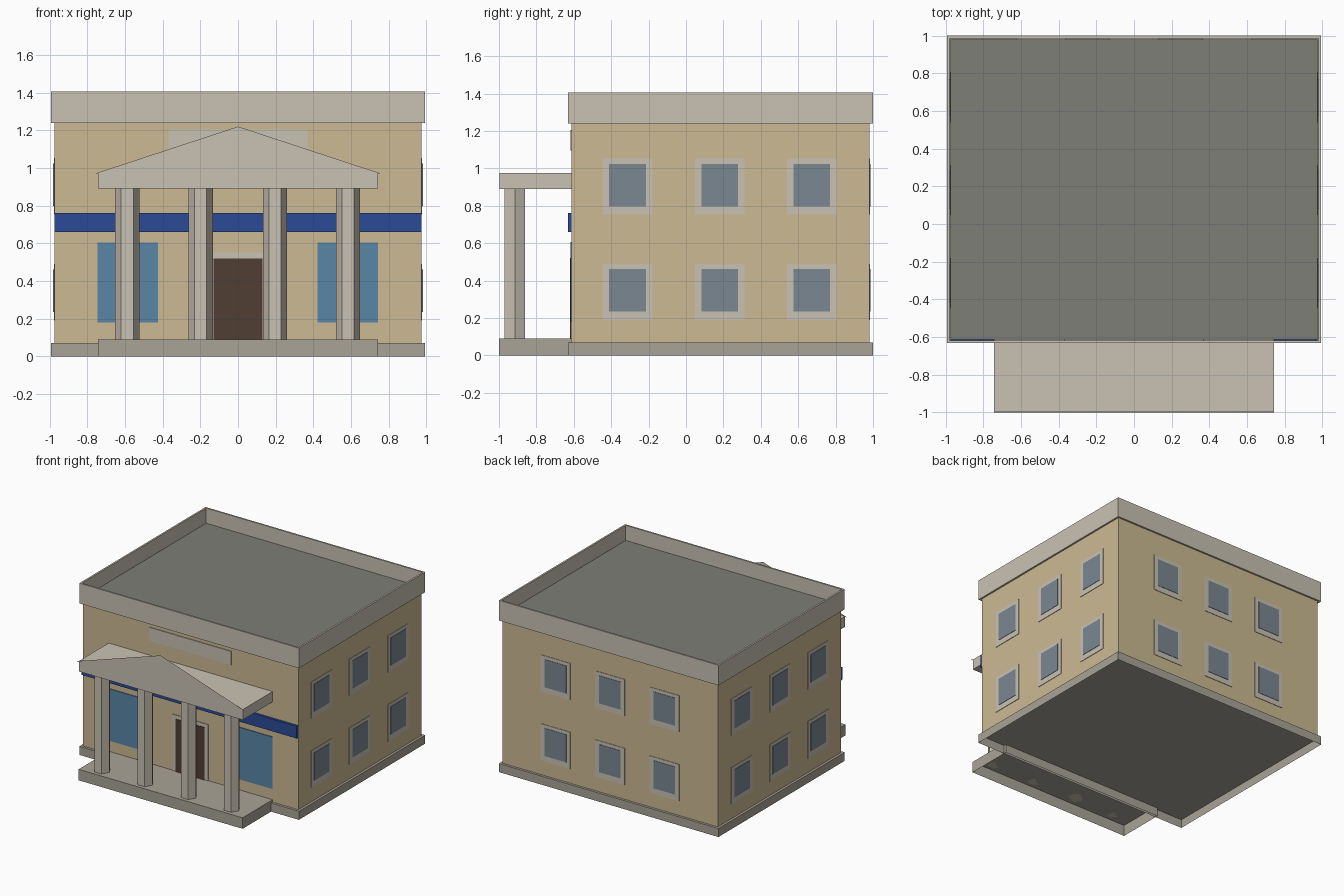
import bpy, bmesh, math
from mathutils import Matrix

if "Cube" in bpy.data.objects:
    bpy.data.objects.remove(bpy.data.objects["Cube"])


def material(name, hex_code):
    def lin(c):
        c /= 255
        return c / 12.92 if c <= 0.04045 else ((c + 0.055) / 1.055) ** 2.4
    m = bpy.data.materials.new(name)
    rgb = [lin(int(hex_code[i:i + 2], 16)) for i in (0, 2, 4)]
    m.diffuse_color = (*rgb, 1)
    m.use_nodes = True
    m.node_tree.nodes["Principled BSDF"].inputs["Base Color"].default_value = m.diffuse_color
    return m


WALL = material("sand_wall", "CBBA92")
TRIM = material("pale_stone", "CAC2B4")
BASE = material("grey_stone", "A9A497")
ROOF = material("roof_grey", "7E7E77")
BLUE = material("band_blue", "2A4B95")
SHOP = material("front_glass_blue", "5A86A5")
GLASS = material("window_glass", "7B8792")
DOOR = material("door_brown", "503E32")


def finish(name, bm, *mats):
    me = bpy.data.meshes.new(name)
    bm.to_mesh(me)
    bm.free()
    for m in mats:
        me.materials.append(m)
    ob = bpy.data.objects.new(name, me)
    bpy.context.collection.objects.link(ob)
    return ob


def box_bm(x0, x1, y0, y1, z0, z1, open_bottom=False):
    bm = bmesh.new()
    bmesh.ops.create_cube(bm, size=1)
    for v in bm.verts:
        v.co = ((x0, x1)[v.co.x > 0], (y0, y1)[v.co.y > 0], (z0, z1)[v.co.z > 0])
    bm.normal_update()
    if open_bottom:
        low = [f for f in bm.faces if f.normal.z < -0.5]
        bmesh.ops.delete(bm, geom=low, context='FACES_ONLY')
    return bm


def box(name, mat, *dims, open_bottom=False):
    return finish(name, box_bm(*dims, open_bottom=open_bottom), mat)


BX, Y0, Y1 = 0.974, -0.612, 0.98    # main block footprint
OUT = 0.02                          # overhang of plinth and parapet

# Plinth and porch floor, open underneath
box("plinth", BASE, -BX - OUT, BX + OUT, Y0 - OUT, Y1 + OUT, 0, 0.07, open_bottom=True)
box("porch_floor", BASE, -0.742, 0.742, -1, Y0, 0, 0.09, open_bottom=True)

# Main block, its top face is the roof deck
bm = box_bm(-BX, BX, Y0, Y1, 0.07, 1.285, open_bottom=True)
for f in bm.faces:
    f.material_index = int(f.normal.z > 0.5)
finish("main_block", bm, WALL, ROOF)

# Parapet ring: a box with its top and bottom inset and bridged
bm = box_bm(-BX - OUT, BX + OUT, Y0 - OUT, Y1 + OUT, 1.24, 1.405)
caps = [f for f in bm.faces if abs(f.normal.z) > 0.5]
bmesh.ops.inset_individual(bm, faces=caps, thickness=OUT)
bmesh.ops.bridge_loops(bm, edges=list({e for f in caps for e in f.edges}))
bmesh.ops.delete(bm, geom=caps, context='FACES_ONLY')
bmesh.ops.recalc_face_normals(bm, faces=bm.faces[:])
finish("parapet", bm, TRIM)

# Porch roof slab and the thin gable at its front edge
box("porch_roof", TRIM, -0.742, 0.742, -0.998, Y0, 0.89, 0.975)
bm = bmesh.new()
bm.faces.new([bm.verts.new(p) for p in
              ((-0.76, -1, 0.97), (0.76, -1, 0.97), (0, -1, 1.22))])
finish("gable", bm, TRIM)

# Six-sided columns
for i, x in enumerate((-0.588, -0.198, 0.196, 0.585)):
    bm = bmesh.new()
    bmesh.ops.create_cone(bm, cap_ends=True, segments=6, radius1=0.064, radius2=0.064, depth=0.8)
    # turn so that a corner points to each side
    if max(v.co.x for v in bm.verts) < 0.06:
        bmesh.ops.rotate(bm, verts=bm.verts[:], matrix=Matrix.Rotation(math.radians(30), 3, 'Z'))
    bmesh.ops.translate(bm, verts=bm.verts[:], vec=(x, -0.915, 0.49))
    finish(f"column_{i + 1}", bm, TRIM)

# Front details: band, panel, door and large windows
box("blue_band", BLUE, -BX, BX, Y0 - OUT, Y0, 0.66, 0.76)
box("front_panel", TRIM, -0.37, 0.37, Y0 - 0.006, Y0, 1.095, 1.205)
box("door_frame", TRIM, -0.16, 0.16, Y0 - 0.005, Y0, 0.09, 0.55)
box("door", DOOR, -0.13, 0.13, Y0 - 0.009, Y0, 0.09, 0.52)
for side, x in (("left", -0.585), ("right", 0.583)):
    box(f"front_window_{side}", SHOP, x - 0.16, x + 0.16, Y0 - 0.006, Y0, 0.18, 0.605)


# Small windows: thin frame with a glass plate, set on a wall and facing outward
def window(name, x, y, z, angle):
    for part, mat, w, z0, z1, d in (("frame", TRIM, 0.133, -0.15, 0.15, 0.004),
                                    ("glass", GLASS, 0.098, -0.105, 0.122, 0.007)):
        ob = box(f"{name}_{part}", mat, -w, w, -d, 0, z0, z1)
        ob.data.transform(Matrix.Translation((x, y, z)) @ Matrix.Rotation(angle, 4, 'Z'))


for row, z in (("lower", 0.339), ("upper", 0.902)):
    for i in range(3):
        y = -0.313 + 0.493 * i
        window(f"right_{row}_window_{i + 1}", BX, y, z, math.pi / 2)
        window(f"left_{row}_window_{i + 1}", -BX, y, z, -math.pi / 2)
        window(f"back_{row}_window_{i + 1}", 0.493 * (i - 1), Y1, z, math.pi)
